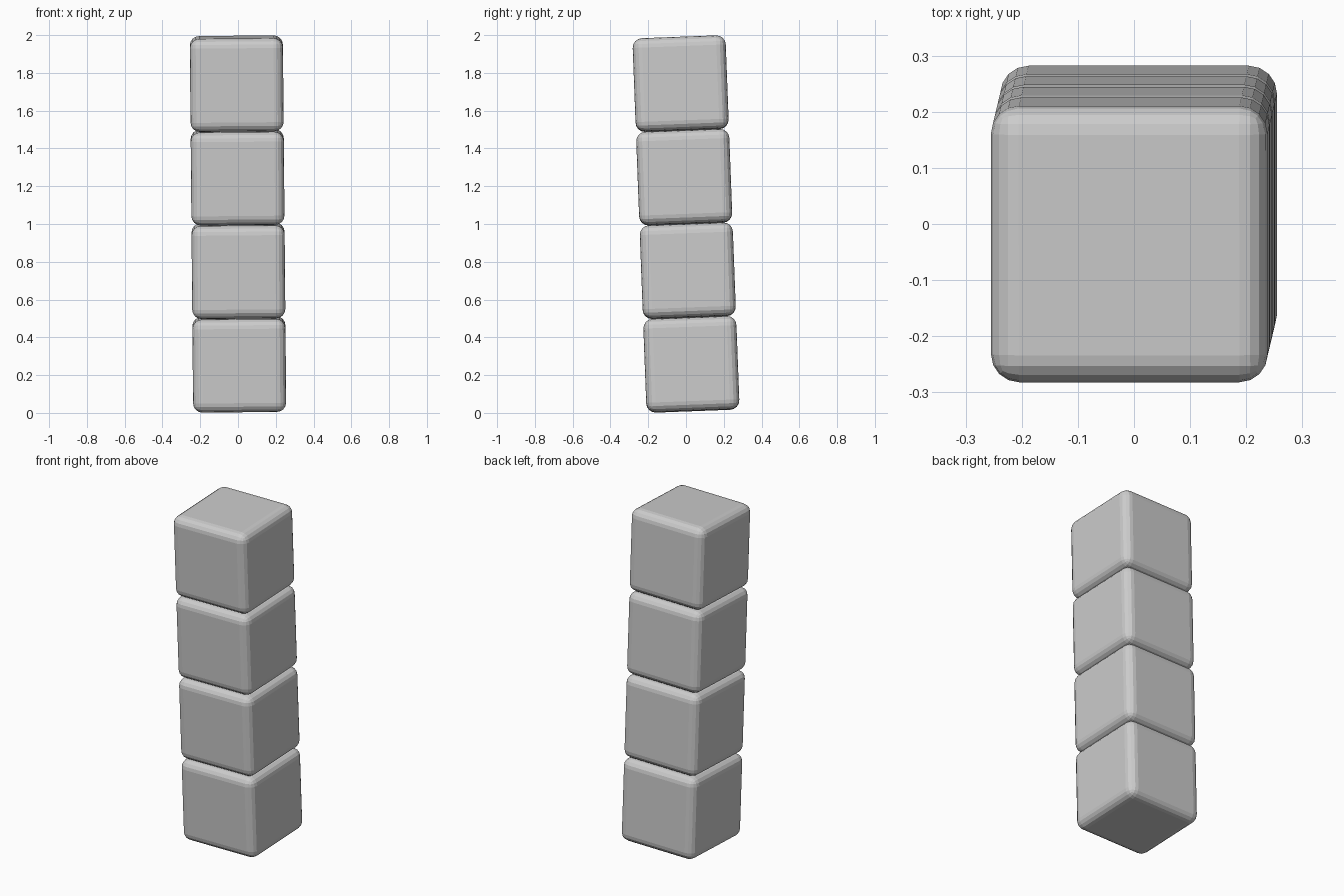
import bpy
from mathutils import Euler, Vector

if "Cube" in bpy.data.objects:
    bpy.data.objects.remove(bpy.data.objects["Cube"])

SIZE, PITCH, COUNT = 0.493, 0.4957, 4
tilt = Euler((0.038, -0.009, 0.0))   # whole stack leans slightly forward and left

# Leaning stack of bevelled cubes, centred at half height
for i in range(COUNT):
    offset = Vector((0, 0, (i - (COUNT - 1) / 2) * PITCH))
    offset.rotate(tilt)
    bpy.ops.mesh.primitive_cube_add(size=SIZE, location=offset + Vector((0, 0, 1.0)), rotation=tilt)
    block = bpy.context.object
    block.name = f"stacked_block_{i + 1}"
    bevel = block.modifiers.new("rounded_edges", 'BEVEL')
    bevel.width = 0.05
    bevel.segments = 4
